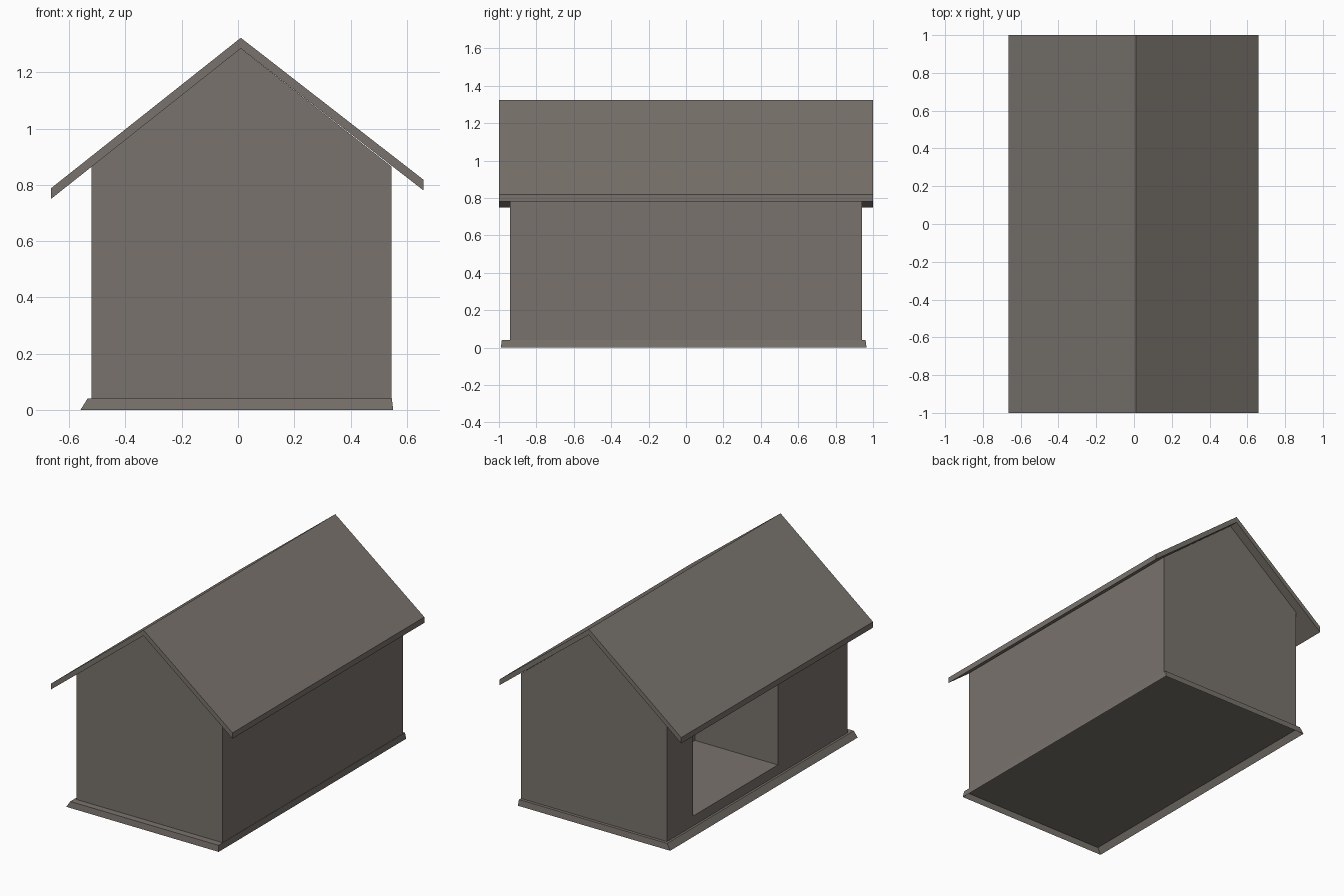
import bpy
import bmesh

if "Cube" in bpy.data.objects:
    bpy.data.objects.remove(bpy.data.objects["Cube"], do_unlink=True)

stone = bpy.data.materials.new("warm_grey")
stone.use_nodes = True
colour = (0.19, 0.17, 0.15, 1)
stone.diffuse_color = colour
stone.node_tree.nodes["Principled BSDF"].inputs["Base Color"].default_value = colour


def finish(name, bm):
    bmesh.ops.recalc_face_normals(bm, faces=bm.faces)
    mesh = bpy.data.meshes.new(name)
    bm.to_mesh(mesh)
    bm.free()
    mesh.materials.append(stone)
    obj = bpy.data.objects.new(name, mesh)
    bpy.context.collection.objects.link(obj)
    return obj


def extrude_profile(name, profile, y0, y1):
    """Extrude an x-z outline along y."""
    bm = bmesh.new()
    face = bm.faces.new([bm.verts.new((x, y0, z)) for x, z in profile])
    out = bmesh.ops.extrude_face_region(bm, geom=[face])
    verts = [g for g in out["geom"] if isinstance(g, bmesh.types.BMVert)]
    bmesh.ops.translate(bm, verts=verts, vec=(0, y1 - y0, 0))
    return finish(name, bm)


# Solid gabled body
body = extrude_profile("gabled_body", [
    (-0.52, 0.04), (0.545, 0.04), (0.545, 0.866), (0.01, 1.285), (-0.52, 0.866)],
    -0.94, 0.94)

# Deep recess in one long wall
cutter = extrude_profile("recess_cutter", [
    (-0.7, 0.105), (0.085, 0.105), (0.085, 0.78), (-0.7, 0.78)], -0.215, 0.67)
cutter.hide_render = True
cut = body.modifiers.new("recess", 'BOOLEAN')
cut.operation = 'DIFFERENCE'
cut.solver = 'EXACT'
cut.object = cutter
bpy.context.view_layer.objects.active = body
bpy.ops.object.modifier_apply(modifier=cut.name)
bpy.data.objects.remove(cutter, do_unlink=True)

# Overhanging roof slab with plumb-cut eaves
extrude_profile("roof", [
    (-0.665, 0.75), (0.01, 1.285), (0.66, 0.78),
    (0.66, 0.818), (0.01, 1.323), (-0.665, 0.788)], -1, 1)

# Plinth skirt: sloped sides and a floor, open underneath
bm = bmesh.new()


def ring(x0, x1, y0, y1, z):
    return [bm.verts.new((x, y, z)) for x, y in ((x0, y0), (x1, y0), (x1, y1), (x0, y1))]


low = ring(-0.56, 0.552, -0.99, 0.965, 0)
high = ring(-0.535, 0.547, -0.985, 0.96, 0.04)
for i in range(4):
    j = (i + 1) % 4
    bm.faces.new((low[i], low[j], high[j], high[i]))
bm.faces.new(high)
finish("plinth", bm)
